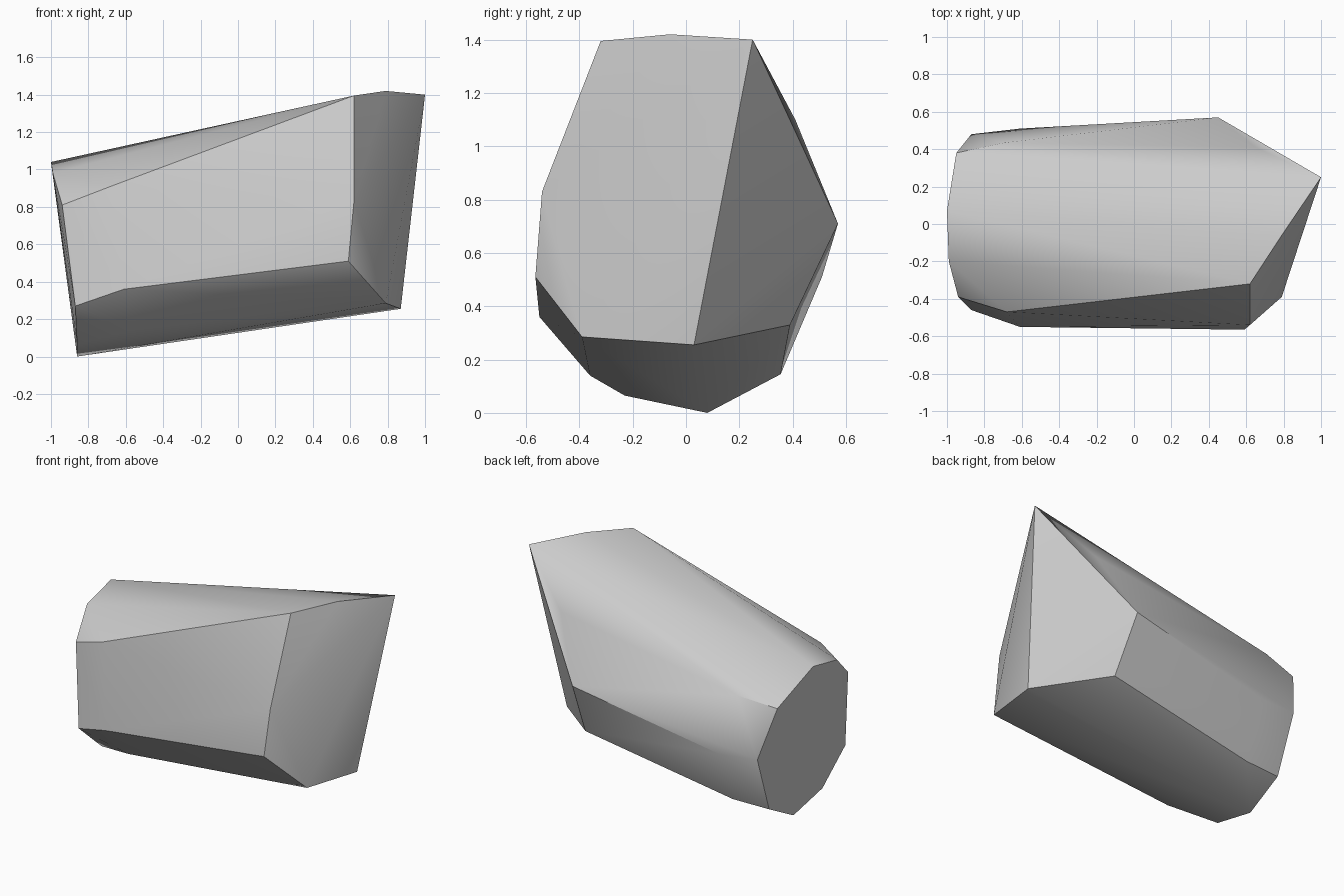
import bpy, bmesh
from math import radians

# Remove the default cube
cube = bpy.data.objects.get("Cube")
if cube:
    bpy.data.objects.remove(cube, do_unlink=True)

# Plain stone colour
stone = bpy.data.materials.new("stone_grey")
stone.use_nodes = True
colour = (0.6, 0.6, 0.6, 1.0)
stone.diffuse_color = colour
stone.node_tree.nodes["Principled BSDF"].inputs["Base Color"].default_value = colour

# Cross-sections of the stone, each listed once round its outline
blunt_end = [
    (-1.0, .07, 1.04), (-.99, -.2, .98), (-.94, -.39, .81),
    (-.87, -.46, .27), (-.86, -.23, .065), (-.86, .08, 0),
    (-.86, .34, .14), (-.87, .48, .53), (-.95, .38, .86),
]
shoulder = [
    (-.68, -.47, .91), (-.61, -.55, .36), (-.57, -.36, .14),
    (-.54, .06, .045), (-.6, .355, .145), (-.61, .51, .51),
    (-.69, .435, .9),
]
slanted_end = [
    (1.0, .25, 1.4), (.79, -.06, 1.42), (.62, -.32, 1.395),
    (.62, -.54, .83), (.59, -.565, .51), (.79, -.39, .285),
    (.87, .03, .255), (.48, .39, .33), (.45, .57, .71),
    (.65, .41, 1.1),
]


def make_rock(name, sections, material):
    """Wrap a tight skin round the cross-sections and merge flat facets."""
    bm = bmesh.new()
    for section in sections:
        for point in section:
            bm.verts.new(point)
    hull = bmesh.ops.convex_hull(bm, input=bm.verts[:], use_existing_faces=False)
    loose = {v for v in hull["geom_interior"] + hull["geom_unused"]
             if isinstance(v, bmesh.types.BMVert)}
    bmesh.ops.delete(bm, geom=list(loose), context="VERTS")
    bmesh.ops.dissolve_limit(bm, angle_limit=radians(3),
                             verts=bm.verts[:], edges=bm.edges[:])
    bmesh.ops.recalc_face_normals(bm, faces=bm.faces[:])
    mesh = bpy.data.meshes.new(name)
    bm.to_mesh(mesh)
    bm.free()
    mesh.materials.append(material)
    obj = bpy.data.objects.new(name, mesh)
    bpy.context.collection.objects.link(obj)
    return obj


rock = make_rock("rock", [blunt_end, shoulder, slanted_end], stone)

# Soft shading across the shallow facets, crisp main ridges
bpy.ops.object.select_all(action="DESELECT")
rock.select_set(True)
bpy.context.view_layer.objects.active = rock
bpy.ops.object.shade_smooth_by_angle(angle=radians(30))
